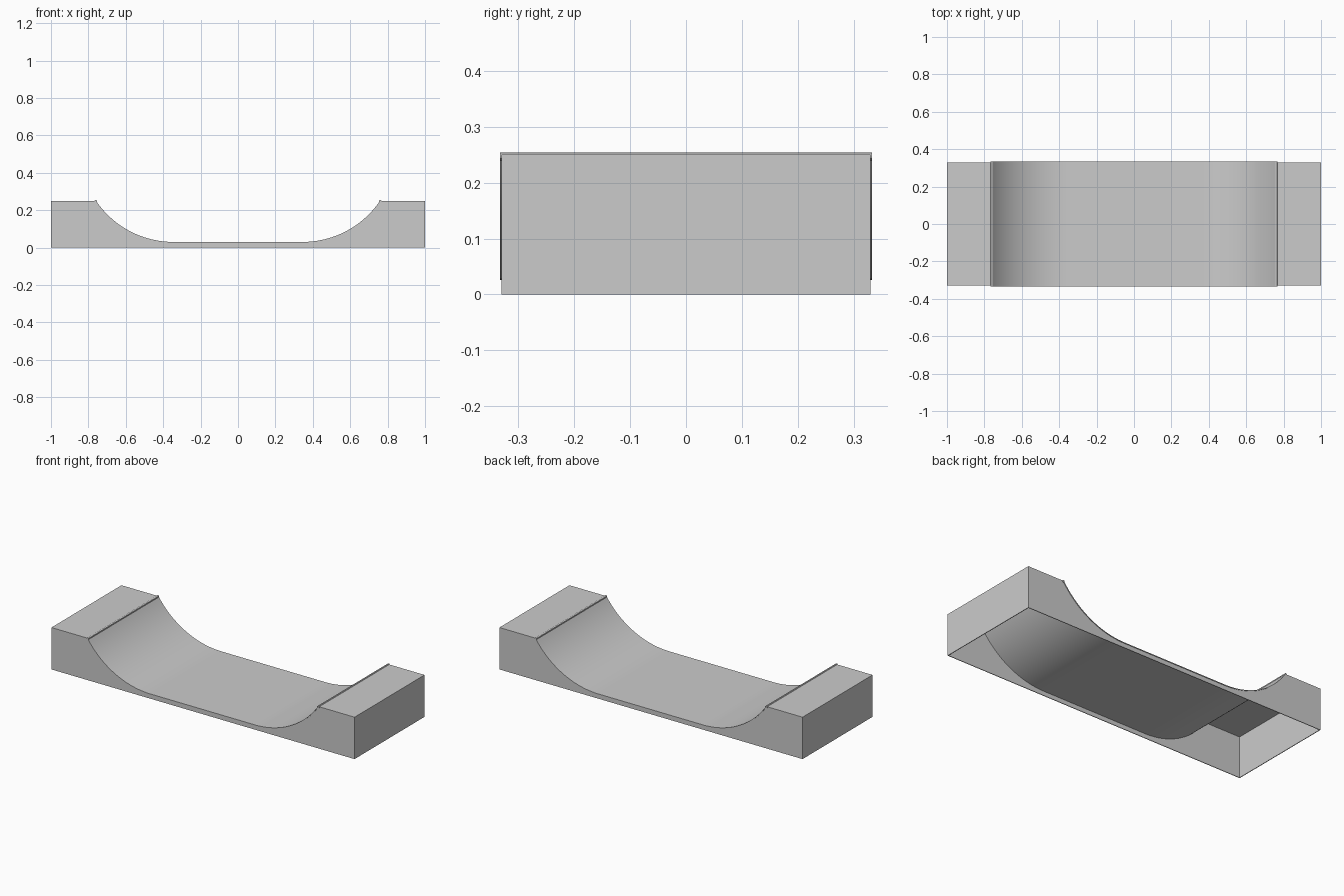
import bpy, bmesh
from math import sin, cos, radians

if "Cube" in bpy.data.objects:
    bpy.data.objects.remove(bpy.data.objects["Cube"])

R, CX, CZ = 0.5, 0.345, 0.53      # transition arc radius and centre
SWEEP = radians(55.5)
STEPS = 24
T = 0.004                         # sheet thickness
W, H = 0.33, 0.25                 # half width, deck height


def prism(name, pts, y0, y1, smooth=False):
    """Extrude a closed x-z outline from y0 to y1."""
    bm = bmesh.new()
    face = bm.faces.new([bm.verts.new((x, y0, z)) for x, z in pts])
    ext = bmesh.ops.extrude_face_region(bm, geom=[face])
    verts = [v for v in ext["geom"] if isinstance(v, bmesh.types.BMVert)]
    bmesh.ops.translate(bm, verts=verts, vec=(0, y1 - y0, 0))
    bmesh.ops.recalc_face_normals(bm, faces=bm.faces)
    mesh = bpy.data.meshes.new(name)
    bm.to_mesh(mesh)
    bm.free()
    ob = bpy.data.objects.new(name, mesh)
    bpy.context.collection.objects.link(ob)
    if smooth:
        bpy.ops.object.select_all(action='DESELECT')
        bpy.context.view_layer.objects.active = ob
        ob.select_set(True)
        bpy.ops.object.shade_smooth_by_angle(angle=radians(30))
    return ob


def ride_line(offset):
    """Ramp line from left lip to right lip, pushed down by offset."""
    r = R + offset
    right = [(CX + r * sin(SWEEP * i / STEPS), CZ - r * cos(SWEEP * i / STEPS))
             for i in range(STEPS + 1)]
    return [(-x, z) for x, z in reversed(right)] + right


# Curved riding surface, slightly wider than the frame
prism("riding_surface", ride_line(0) + ride_line(T)[::-1],
      -W - 0.003, W + 0.003, True)

# Side panels
outline = [(-1, 0), (-1, H)] + ride_line(T / 2) + [(1, H), (1, 0)]
lip_x = ride_line(0)[-1][0]
outline.insert(2, (-lip_x, H))
outline.insert(-2, (lip_x, H))
for side, s in (("front", -1), ("back", 1)):
    prism(side + "_side_panel", outline, s * W, s * (W - T))

for side, s in (("left", -1), ("right", 1)):
    # Flat deck
    prism(side + "_deck", [(s * lip_x, H - T), (s, H - T), (s, H), (s * lip_x, H)], -W, W)
    # End wall
    prism(side + "_end_wall", [(s * (1 - T), 0), (s, 0), (s, H - T), (s * (1 - T), H - T)],
          -W + T, W - T)
    # Coping pipe along the lip
    ring = [(s * (lip_x + 0.004) + 0.007 * cos(radians(a)), H - 0.003 + 0.007 * sin(radians(a)))
            for a in range(0, 360, 30)]
    prism(side + "_coping", ring, -W - 0.003, W + 0.003, True)
